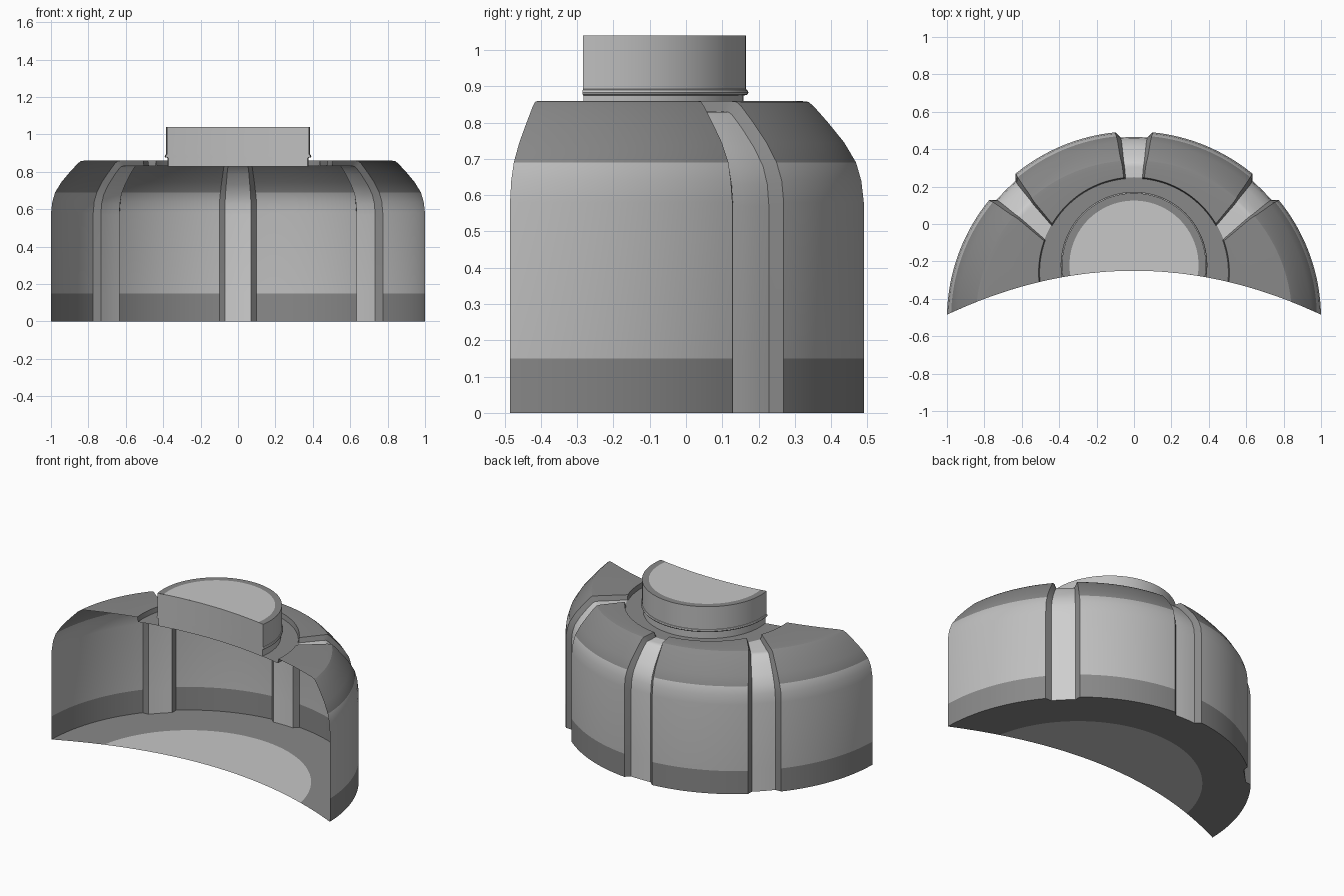
import bpy, bmesh, math

if "Cube" in bpy.data.objects:
    bpy.data.objects.remove(bpy.data.objects["Cube"])

CY = -0.505            # centre of the round body
CUT, BOW = -0.25, 0.235  # front cut follows y = CUT - BOW * x^2


def material(name, v):
    m = bpy.data.materials.new(name)
    m.diffuse_color = (v, v, v, 1)
    m.use_nodes = True
    m.node_tree.nodes["Principled BSDF"].inputs["Base Color"].default_value = m.diffuse_color
    return m


BODY, DARK, GROOVE, LIGHT = range(4)
MATS = [material("mid grey", 0.52), material("dark grey", 0.25),
        material("pale grey", 0.62), material("light grey", 0.57)]


def finish(bm, name):
    me = bpy.data.meshes.new(name)
    bm.to_mesh(me)
    bm.free()
    for m in MATS:
        me.materials.append(m)
    ob = bpy.data.objects.new(name, me)
    bpy.context.collection.objects.link(ob)
    bpy.ops.object.select_all(action='DESELECT')
    ob.select_set(True)
    bpy.context.view_layer.objects.active = ob
    bpy.ops.object.shade_smooth_by_angle(angle=math.radians(30))
    return ob


def ray_to_circle(t, cy, r):
    """Distance from the body centre to an off-centre circle, at angle t."""
    d = cy - CY
    return d * math.sin(t) + math.sqrt(r * r - (d * math.cos(t)) ** 2)


# ---- body shell: floor, wall, shoulder, top plate and neck recess ----
SHOULDER = [(1, 0), (1, 0.15), (1, 0.58), (0.993, 0.64), (0.978, 0.69), (0.945, 0.745),
            (0.90, 0.80), (0.86, 0.845), (0.845, 0.857), (0.82, 0.86)]
# grooved version of the same profile
SUNK = [(0.97, 0), (0.97, 0.15), (0.97, 0.57), (0.964, 0.63), (0.95, 0.68), (0.918, 0.732),
        (0.875, 0.785), (0.84, 0.822), (0.828, 0.829), (0.81, 0.83)]
SEG_MATS = [LIGHT, DARK, DARK, BODY, BODY, BODY] + [DARK] * 8


def profile(t, sunk):
    ring = ray_to_circle(t, -0.26, 0.51)
    neck = ray_to_circle(t, -0.22, 0.36)
    pts = [(0.1, 0), (0.72, 0)] + (SUNK if sunk else SHOULDER)
    return pts + [(ring, 0.83 if sunk else 0.86), (ring - 0.006, 0.83), (neck, 0.83)]


# columns: (centre angle, edge offset at wall, edge offset at top, sunk)
cols = []
centres = [math.radians(a) for a in (45, 90, 135)]
limits = [math.radians(-14)] + centres + [math.radians(194)]
for k in range(4):
    a = limits[k] + (0.1 if k else 0)
    b = limits[k + 1] - (0.1 if k < 3 else 0)
    n = 24
    for i in range(n + 1):
        f = i / n
        # panel ends follow the tapering groove edges
        taper = (0.027 * f if k < 3 else 0) - (0.027 * (1 - f) if k else 0)
        cols.append((a + (b - a) * f, taper, False))
    if k < 3:
        c = limits[k + 1]
        for off, tp in ((-0.072, 0.012), (-0.036, 0.006), (0, 0), (0.036, -0.006), (0.072, -0.012)):
            cols.append((c + off, tp, True))

bm = bmesh.new()
grid = []
for t, taper, sunk in cols:
    col = []
    last = len(profile(t, sunk)) - 1
    for j in range(last + 1):
        f = min(max((j - 5) / 7, 0), 1)
        a = t + taper * f
        r, z = profile(a, sunk)[j]
        col.append(bm.verts.new((r * math.cos(a), CY + r * math.sin(a), z)))
    grid.append(col)
for i in range(len(grid) - 1):
    s0, s1 = cols[i][2], cols[i + 1][2]
    for j in range(len(grid[0]) - 1):
        f = bm.faces.new((grid[i][j], grid[i + 1][j], grid[i + 1][j + 1], grid[i][j + 1]))
        f.material_index = SEG_MATS[j]
        if 2 <= j <= 11 and (s0 or s1):
            f.material_index = GROOVE if (s0 and s1) else DARK
# bowed front cut: bend it straight, slice, bend it back
for v in bm.verts:
    v.co.y += BOW * v.co.x ** 2
bmesh.ops.bisect_plane(bm, geom=bm.verts[:] + bm.edges[:] + bm.faces[:], dist=1e-6,
                       plane_co=(0, CUT, 0), plane_no=(0, 1, 0), clear_inner=True)
for v in bm.verts:
    v.co.y -= BOW * v.co.x ** 2
finish(bm, "body_shell")

# ---- neck: closed block with a bead, same bowed front ----
ARC, FRONT = 64, 16


def outline(r):
    cy = -0.22
    lo, hi = -math.pi / 2, math.pi / 2
    for _ in range(50):
        a = (lo + hi) / 2
        x, y = r * math.cos(a), cy + r * math.sin(a)
        if y > CUT - BOW * x * x:
            hi = a
        else:
            lo = a
    pts = []
    for i in range(ARC + 1):
        t = hi + (math.pi - 2 * hi) * i / ARC
        pts.append((r * math.cos(t), cy + r * math.sin(t)))
    w = r * math.cos(hi)
    for i in range(1, FRONT):
        x = -w + 2 * w * i / FRONT
        pts.append((x, CUT - BOW * x * x))
    return pts


bm = bmesh.new()
stack = [(0.378, 0.828), (0.378, 0.874), (0.389, 0.877), (0.392, 0.883), (0.389, 0.89),
         (0.385, 0.892), (0.385, 1.04)]
rings = [[bm.verts.new((x, y, z)) for x, y in outline(r)] for r, z in stack]
n = len(rings[0])
for lo, hi in zip(rings, rings[1:]):
    for i in range(n):
        k = (i + 1) % n
        bm.faces.new((lo[i], lo[k], hi[k], hi[i])).material_index = BODY
bm.faces.new(rings[0][::-1]).material_index = DARK
# cap: dark rim strip around a light centre
inner = [bm.verts.new((x, y, 1.04)) for x, y in outline(0.345)]
for i in range(ARC):
    bm.faces.new((rings[-1][i], rings[-1][i + 1], inner[i + 1], inner[i])).material_index = DARK
bm.faces.new(inner).material_index = LIGHT
finish(bm, "neck")
